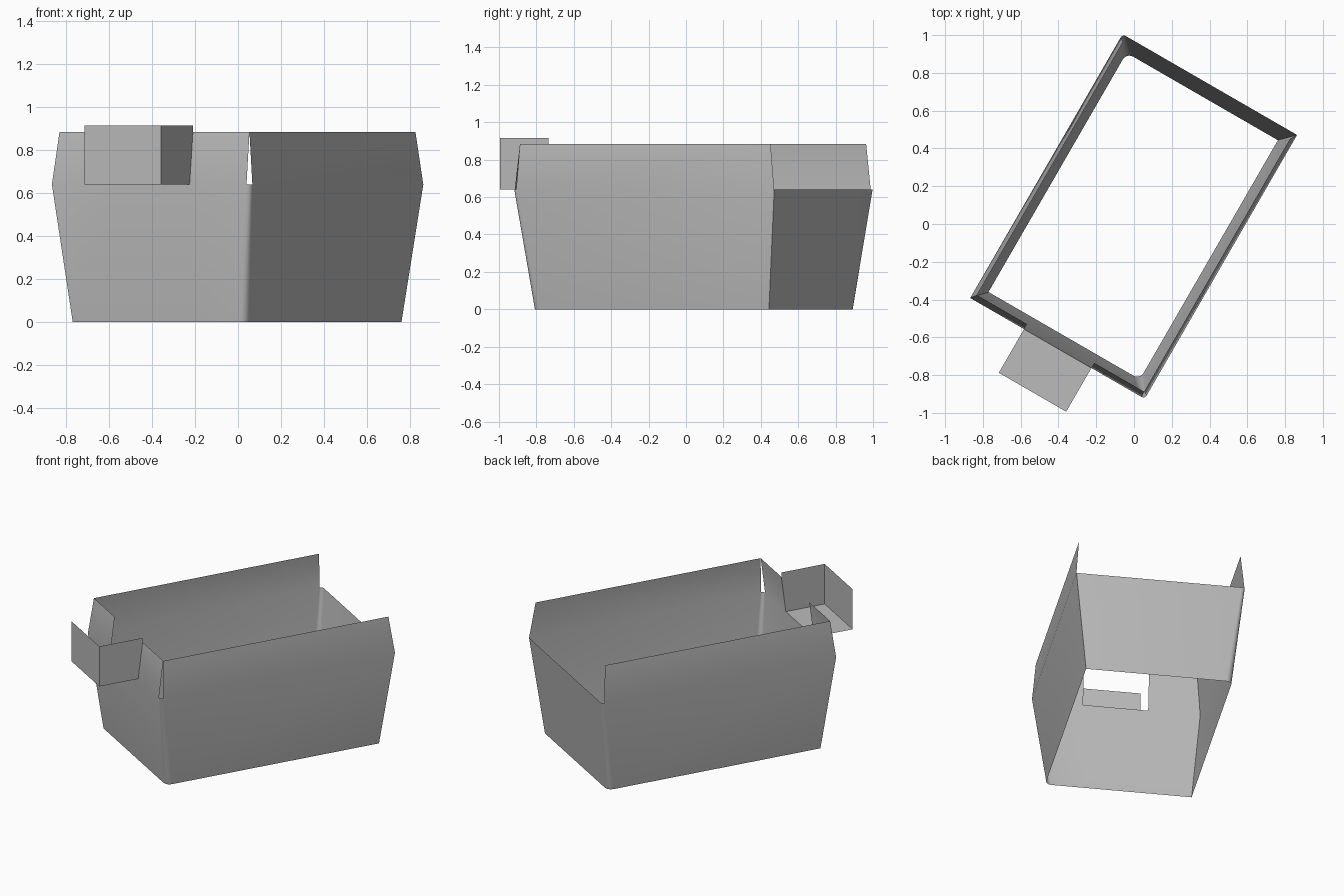
import bpy, bmesh, math
from mathutils import Matrix, Vector

cube = bpy.data.objects.get("Cube")
if cube:
    bpy.data.objects.remove(cube, do_unlink=True)

# One plain grey sheet material
grey = bpy.data.materials.new("sheet_grey")
grey.use_nodes = True
colour = (0.5, 0.5, 0.5, 1)
grey.diffuse_color = colour
grey.node_tree.nodes["Principled BSDF"].inputs["Base Color"].default_value = colour

TURN = Matrix.Rotation(math.radians(-30), 4, "Z")
NOTCH = (-0.226, 0.186)
FOLD, RIM, TRAY_TOP = 0.64, 0.885, 0.915
STEPS = 5


def finish(bm, name):
    """Turn the sheet to its standing angle and make it an object."""
    bm.transform(TURN)
    mesh = bpy.data.meshes.new(name)
    bm.to_mesh(mesh)
    bm.free()
    mesh.materials.append(grey)
    obj = bpy.data.objects.new(name, mesh)
    bpy.context.collection.objects.link(obj)
    bpy.ops.object.select_all(action="DESELECT")
    obj.select_set(True)
    bpy.context.view_layer.objects.active = obj
    bpy.ops.object.shade_smooth_by_angle(angle=math.radians(30))
    return obj


def fillet(x, y, start, radius, z):
    """Rounded corner at (x, y); start is the first normal's angle."""
    sx, sy = math.copysign(1, x), math.copysign(1, y)
    centre = Vector((x - sx * radius, y - sy * radius, z))
    angles = [math.radians(start + 90 * i / STEPS) for i in range(STEPS + 1)]
    return [centre + radius * Vector((math.cos(a), math.sin(a), 0)) for a in angles]


def ring(x0, x1, y0, y1, z, radius):
    """Outline with two sharp and two rounded corners, plus the notch points."""
    return ([Vector((x, y0, z)) for x in (x0, *NOTCH)]
            + fillet(x1, y0, -90, radius, z)
            + [Vector((x1, y1, z))]
            + fillet(x0, y1, 90, radius, z))


# Tapered wall, open at the top and bottom
bm = bmesh.new()
low = [bm.verts.new(p) for p in ring(-0.487, 0.438, -0.697, 0.765, 0, 0.04)]
mid = [bm.verts.new(p) for p in ring(-0.555, 0.512, -0.773, 0.84, FOLD, 0.02)]
count = len(low)
for i in range(count):
    j = (i + 1) % count
    bm.faces.new((low[i], low[j], mid[j], mid[i]))

# Flaps leaning inward; the back has none and the front is notched
x0, x1, y0, y1 = -0.532, 0.49, -0.742, 0.805
front_left, notch_left, notch_right, front_right, back_right, back_left = [
    bm.verts.new((x, y, RIM)) for x, y in
    ((x0, y0), (NOTCH[0], y0), (NOTCH[1], y0), (x1, y0), (x1, y1), (x0, y1))]
arc_end = 3 + STEPS
bm.faces.new((mid[0], mid[1], notch_left, front_left))
bm.faces.new((mid[2], mid[3], front_right, notch_right))
bm.faces.new((mid[arc_end], mid[arc_end + 1], back_right, front_right))
bm.faces.new((mid[-1], mid[0], front_left, back_left))
finish(bm, "box_shell")

# Tray in front of the notch: floor, front panel and one side panel
bm = bmesh.new()
left, right = NOTCH
front, wall = -1.04, -0.773


def sheet(*points):
    bm.faces.new([bm.verts.new(p) for p in points])


sheet((left, front, FOLD), (right, front, FOLD), (right, wall, FOLD), (left, wall, FOLD))
sheet((left, front, FOLD), (right, front, FOLD), (right, front, TRAY_TOP), (left, front, TRAY_TOP))
sheet((right, front, FOLD), (right, wall, FOLD), (right, y0, RIM),
      (right, y0, TRAY_TOP), (right, front, TRAY_TOP))
finish(bm, "front_tray")
